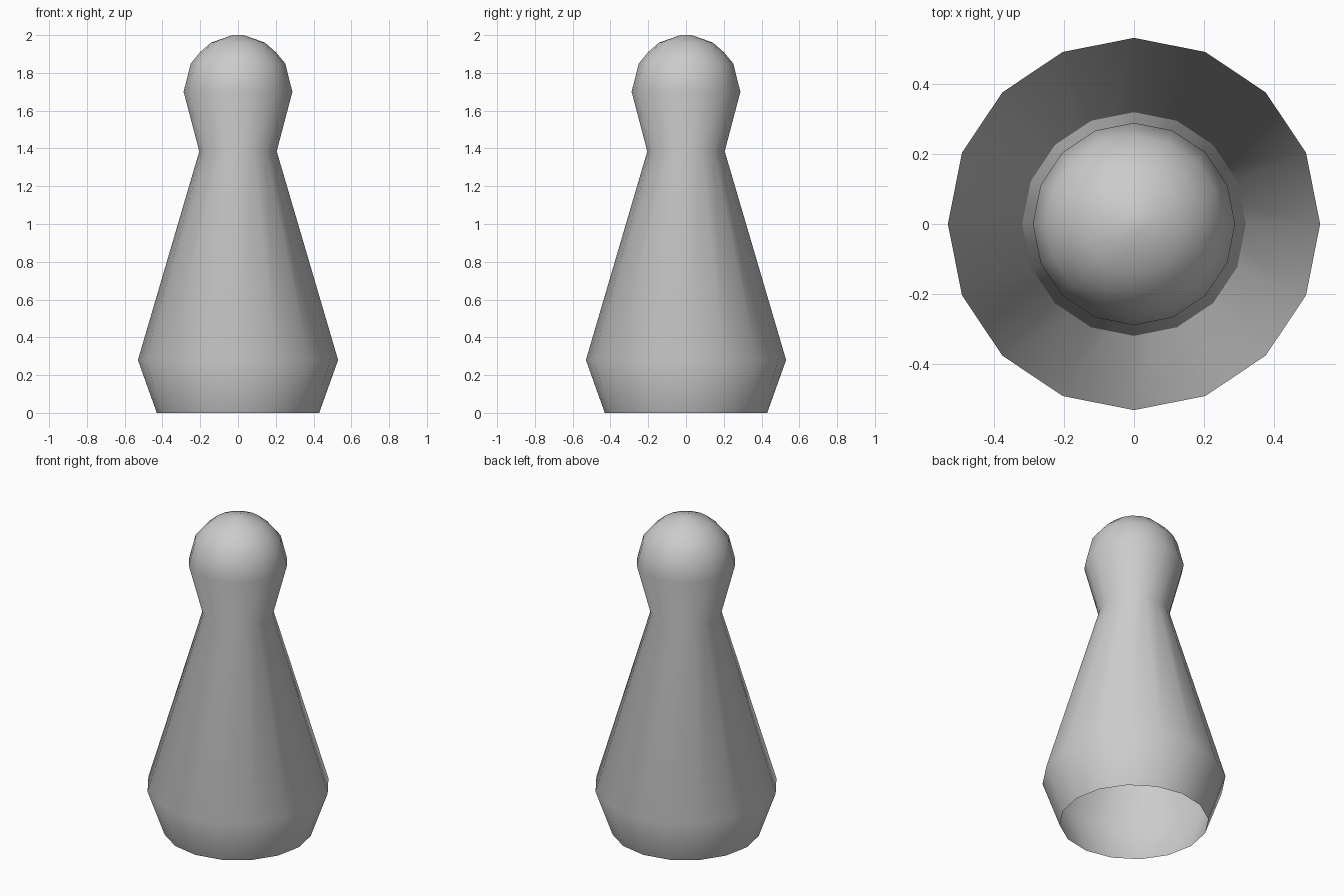
import bpy
import bmesh
from math import cos, sin, tau

cube = bpy.data.objects.get("Cube")
if cube:
    bpy.data.objects.remove(cube, do_unlink=True)

SIDES = 16
# (radius, height) from the open foot to the crown
PROFILE = [(0.43, 0), (0.53, 0.28), (0.205, 1.385), (0.288, 1.70),
           (0.25, 1.85), (0.2, 1.91), (0.143, 1.96), (0.03, 2.0)]


def flat_material(name, colour):
    mat = bpy.data.materials.new(name)
    mat.use_nodes = True
    mat.diffuse_color = colour
    mat.node_tree.nodes["Principled BSDF"].inputs["Base Color"].default_value = colour
    return mat


def lathe(name, profile, mat):
    bm = bmesh.new()
    rings = [[bm.verts.new((r * cos(tau * i / SIDES), r * sin(tau * i / SIDES), z))
              for i in range(SIDES)] for r, z in profile]
    for low, high in zip(rings, rings[1:]):
        for i in range(SIDES):
            j = (i + 1) % SIDES
            bm.faces.new((low[i], low[j], high[j], high[i]))
    bm.faces.new(rings[-1])  # crown cap; the foot stays open
    for face in bm.faces:
        face.smooth = True
    mesh = bpy.data.meshes.new(name)
    bm.to_mesh(mesh)
    bm.free()
    mesh.materials.append(mat)
    obj = bpy.data.objects.new(name, mesh)
    bpy.context.collection.objects.link(obj)
    return obj


# Hollow game piece: flared foot, tapered body, narrow neck and round head
lathe("pawn_body", PROFILE, flat_material("plain grey", (0.6, 0.6, 0.6, 1)))
